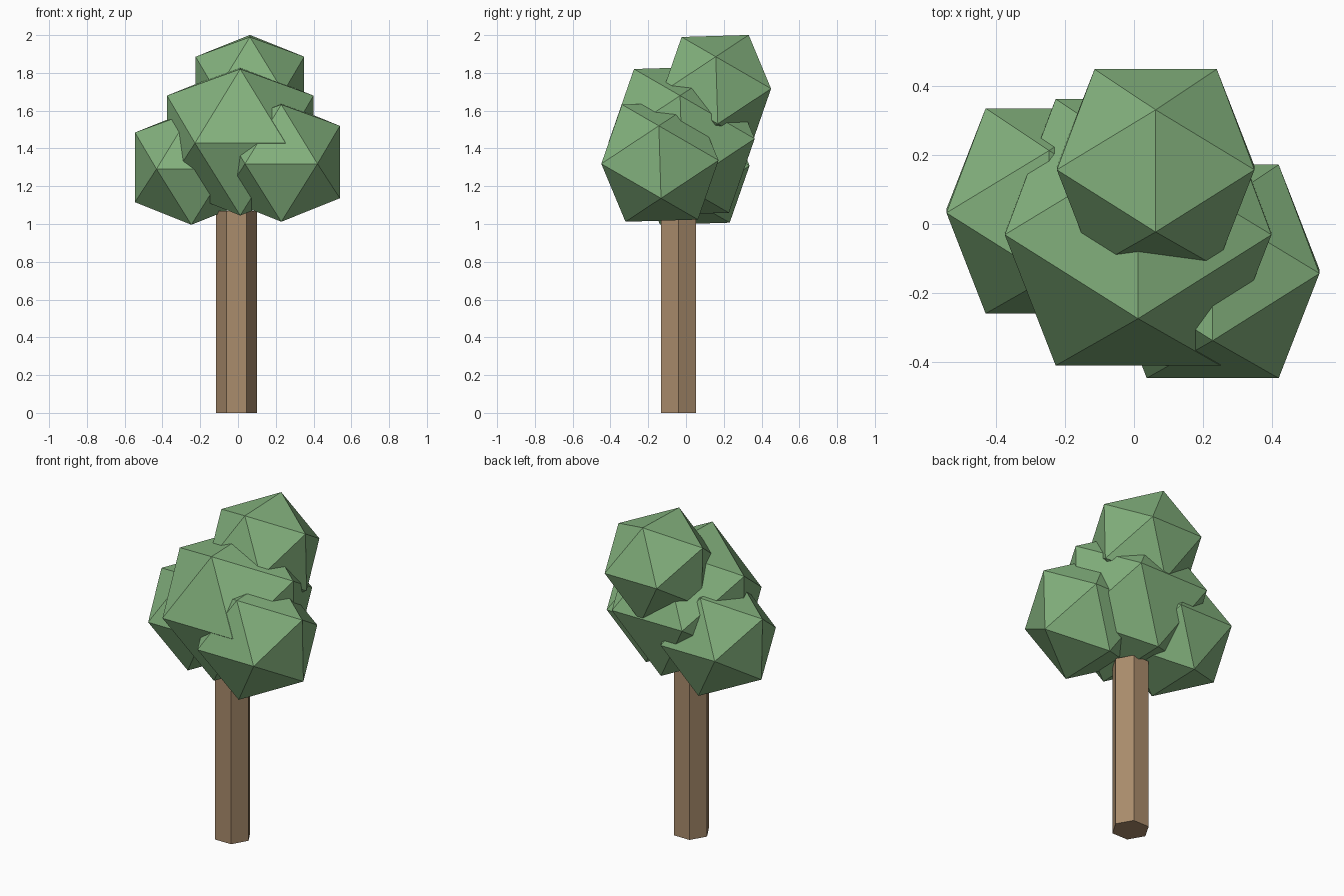
import bpy
import bmesh
from math import radians
from mathutils import Matrix, Vector

cube = bpy.data.objects.get("Cube")
if cube:
    bpy.data.objects.remove(cube, do_unlink=True)


def make_material(name, rgb):
    mat = bpy.data.materials.new(name)
    mat.use_nodes = True
    mat.diffuse_color = (*rgb, 1)
    for node in mat.node_tree.nodes:
        if node.type == 'BSDF_PRINCIPLED':
            node.inputs["Base Color"].default_value = (*rgb, 1)
            node.inputs["Roughness"].default_value = 0.9
    return mat


def finish(name, bm, mat):
    mesh = bpy.data.meshes.new(name)
    bm.to_mesh(mesh)
    bm.free()
    mesh.materials.append(mat)
    obj = bpy.data.objects.new(name, mesh)
    bpy.context.scene.collection.objects.link(obj)
    return obj


leaf_green = make_material("leaf_green", (0.227, 0.440, 0.205))
bark_brown = make_material("bark_brown", (0.402, 0.262, 0.150))

# Trunk: six-sided post with corners pointing along x
TRUNK_HEIGHT = 1.068
bm = bmesh.new()
bmesh.ops.create_cone(bm, cap_ends=True, segments=6, radius1=0.108, radius2=0.108,
                      depth=TRUNK_HEIGHT)
bmesh.ops.rotate(bm, verts=bm.verts, matrix=Matrix.Rotation(radians(90), 3, 'Z'))
bmesh.ops.translate(bm, verts=bm.verts, vec=(-0.008, -0.04, TRUNK_HEIGHT / 2))
finish("trunk", bm, bark_brown)

# Foliage: four faceted clumps sharing one tilt
TILT = Matrix.Rotation(radians(-30), 3, 'X') @ Matrix.Rotation(radians(-90), 3, 'Z')
CLUMPS = {
    "top_foliage": ((0.063, 0.163, 1.708), 0.338),
    "middle_foliage": ((0.012, -0.024, 1.44), 0.456),
    "left_foliage": ((0.229, -0.138, 1.328), 0.365),
    "right_foliage": ((-0.247, 0.038, 1.30), 0.351),
}
for name, (centre, radius) in CLUMPS.items():
    bm = bmesh.new()
    bmesh.ops.create_icosphere(bm, subdivisions=1, radius=radius)
    bmesh.ops.rotate(bm, verts=bm.verts, matrix=TILT)
    bmesh.ops.translate(bm, verts=bm.verts, vec=Vector(centre))
    finish(name, bm, leaf_green)
